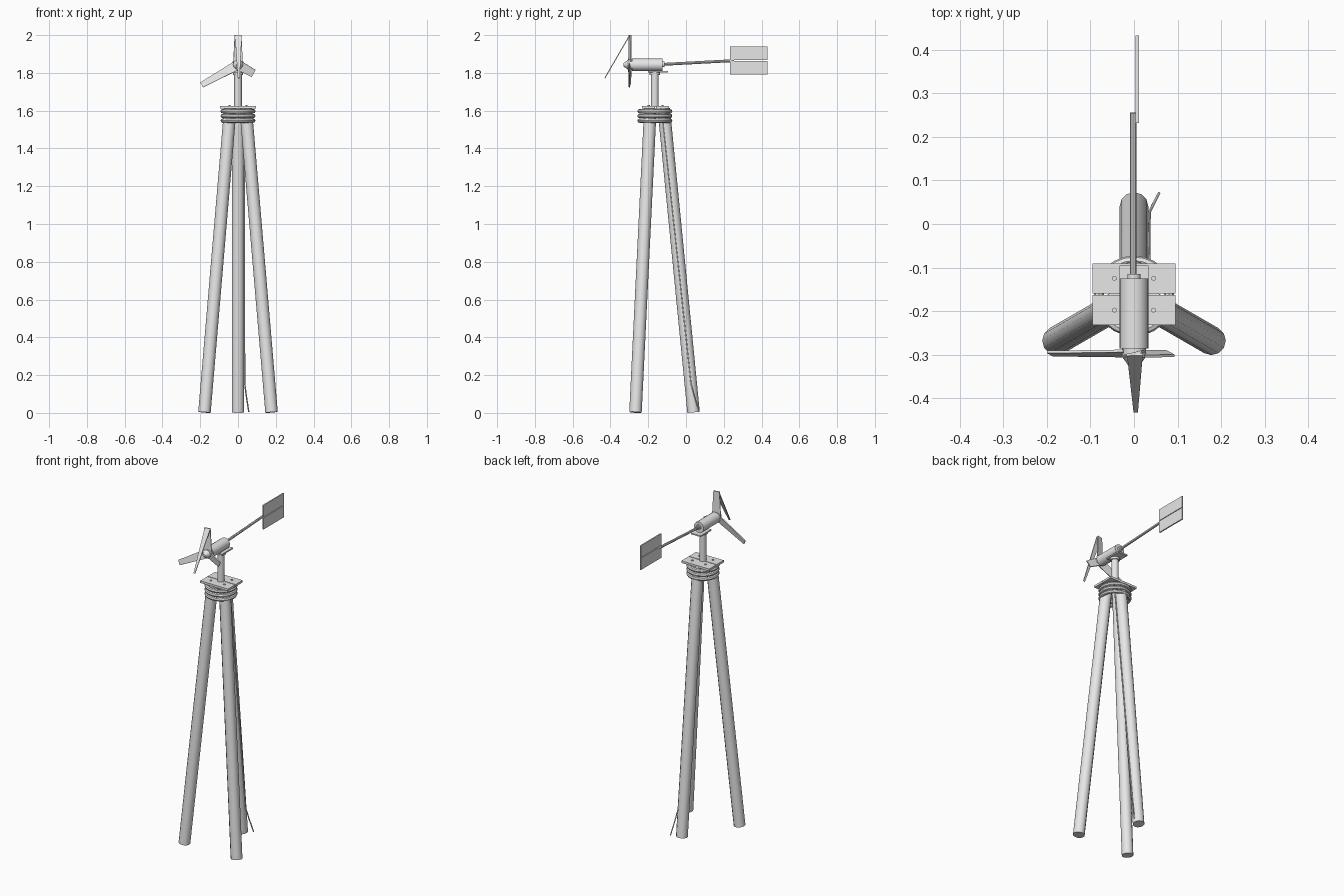
import bpy, math
from mathutils import Vector, Matrix

if "Cube" in bpy.data.objects:
    bpy.data.objects.remove(bpy.data.objects["Cube"])

grey = bpy.data.materials.new("plain_grey")
grey.diffuse_color = (0.8, 0.8, 0.8, 1)
grey.use_nodes = True
grey.node_tree.nodes["Principled BSDF"].inputs["Base Color"].default_value = grey.diffuse_color

CY = -0.165   # y of the tower axis
HUB = Vector((0, -0.297, 1.843))


def finish(o, name, smooth=True):
    o.name = name
    o.data.materials.append(grey)
    if smooth:
        bpy.ops.object.shade_smooth_by_angle(angle=math.radians(40))
    return o


def rod(name, a, b, r1, r2=None, sides=12):
    """Cylinder or cone running from a to b."""
    a, b = Vector(a), Vector(b)
    d = b - a
    bpy.ops.mesh.primitive_cone_add(vertices=sides, radius1=r1,
                                    radius2=r1 if r2 is None else r2, depth=d.length)
    o = bpy.context.object
    o.matrix_world = Matrix.Translation((a + b) / 2) @ d.to_track_quat('Z', 'Y').to_matrix().to_4x4()
    return finish(o, name)


def box(name, lo, hi):
    lo, hi = Vector(lo), Vector(hi)
    bpy.ops.mesh.primitive_cube_add(size=1, location=(lo + hi) / 2)
    o = bpy.context.object
    o.scale = hi - lo
    return finish(o, name, False)


def slat(name, a, b, w0, w1, side, t=0.005):
    """Flat tapered board from a to b, its width along side."""
    a, b, side = Vector(a), Vector(b), Vector(side).normalized()
    n = (b - a).cross(side).normalized() * t / 2
    v = []
    for p, w in ((a, w0), (b, w1)):
        s = side * w / 2
        v += [p - s - n, p + s - n, p + s + n, p - s + n]
    f = [(3, 2, 1, 0), (4, 5, 6, 7)] + [(i, (i + 1) % 4, (i + 1) % 4 + 4, i + 4) for i in range(4)]
    me = bpy.data.meshes.new(name)
    me.from_pydata(v, [], f)
    o = bpy.data.objects.new(name, me)
    bpy.context.collection.objects.link(o)
    me.materials.append(grey)
    return o


# three leaning log legs
for name, deg in (("back_leg", 90), ("left_leg", 210), ("right_leg", 330)):
    c, s = math.cos(math.radians(deg)), math.sin(math.radians(deg))
    rod(name, (0.205 * c, CY + 0.205 * s, 0.003), (0.047 * c, CY + 0.047 * s, 1.612), 0.033)

# lashing rings round the leg tops
for i in range(3):
    bpy.ops.mesh.primitive_torus_add(location=(0, CY, 1.547 + 0.025 * i), major_radius=0.081,
                                     minor_radius=0.0115, major_segments=24, minor_segments=8)
    finish(bpy.context.object, "lashing_ring")

# two platform planks with bolts
for y0, y1 in ((-0.232, -0.163), (-0.159, -0.09)):
    box("platform_plank", (-0.095, y0, 1.612), (0.095, y1, 1.625))
    for x in (-0.045, 0.045):
        y = (y0 + y1) / 2
        rod("platform_bolt", (x, y, 1.622), (x, y, 1.630), 0.006, sides=6)

# mast, collar and turntable plate
rod("mast", (0, CY, 1.62), (0, CY, 1.805), 0.02)
rod("mast_collar", (0, CY, 1.79), (0, CY, 1.804), 0.027)
box("turntable_plate", (-0.033, -0.20, 1.803), (0.033, -0.095, 1.811))

# generator body, hub and nose
rod("generator", (0, -0.285, 1.843), (0, -0.125, 1.843), 0.033, sides=16)
rod("hub", (0, -0.306, 1.843), (0, -0.283, 1.843), 0.027)
rod("nose_cone", (0, -0.306, 1.843), (0, -0.332, 1.843), 0.026, 0.008)
rod("boom_socket", (0, -0.13, 1.845), (0, -0.115, 1.845), 0.015)


# blades: one snapped short, one stub, one folded over
def blade_width(r):
    return 0.052 - 0.1 * r


for name, deg, length in (("folded_blade", 90, 0.157), ("left_blade", 209, 0.22),
                          ("stub_blade", 331, 0.095)):
    a = math.radians(deg)
    d = Vector((math.cos(a), 0, math.sin(a)))
    across = Matrix.Rotation(math.radians(14), 3, d) @ d.cross(Vector((0, 1, 0)))
    slat(name, HUB + d * 0.015, HUB + d * length, blade_width(0.015), blade_width(length), across, 0.006)
slat("folded_tip", (0.002, -0.299, 1.998), (0.004, -0.43, 1.772), 0.036, 0.010, (1, 0, 0))

# tail boom and two vane boards
rod("tail_boom", (-0.002, -0.125, 1.845), (-0.002, 0.255, 1.865), 0.0075, sides=8)
box("lower_vane", (0.004, 0.232, 1.792), (0.012, 0.432, 1.864))
box("upper_vane", (0.004, 0.232, 1.868), (0.012, 0.432, 1.940))

# cable down the back leg, loose at the bottom
cu = bpy.data.curves.new("cable", 'CURVE')
cu.dimensions = '3D'
cu.bevel_depth = 0.0035
cu.bevel_resolution = 1
path = [(0.034, -0.125, 1.55), (0.035, 0.026, 0.16), (0.044, 0.045, 0.09), (0.057, 0.07, 0.006)]
sp = cu.splines.new('POLY')
sp.points.add(len(path) - 1)
for p, co in zip(sp.points, path):
    p.co = (*co, 1)
cu.use_fill_caps = True
cu.materials.append(grey)
bpy.context.collection.objects.link(bpy.data.objects.new("cable", cu))
